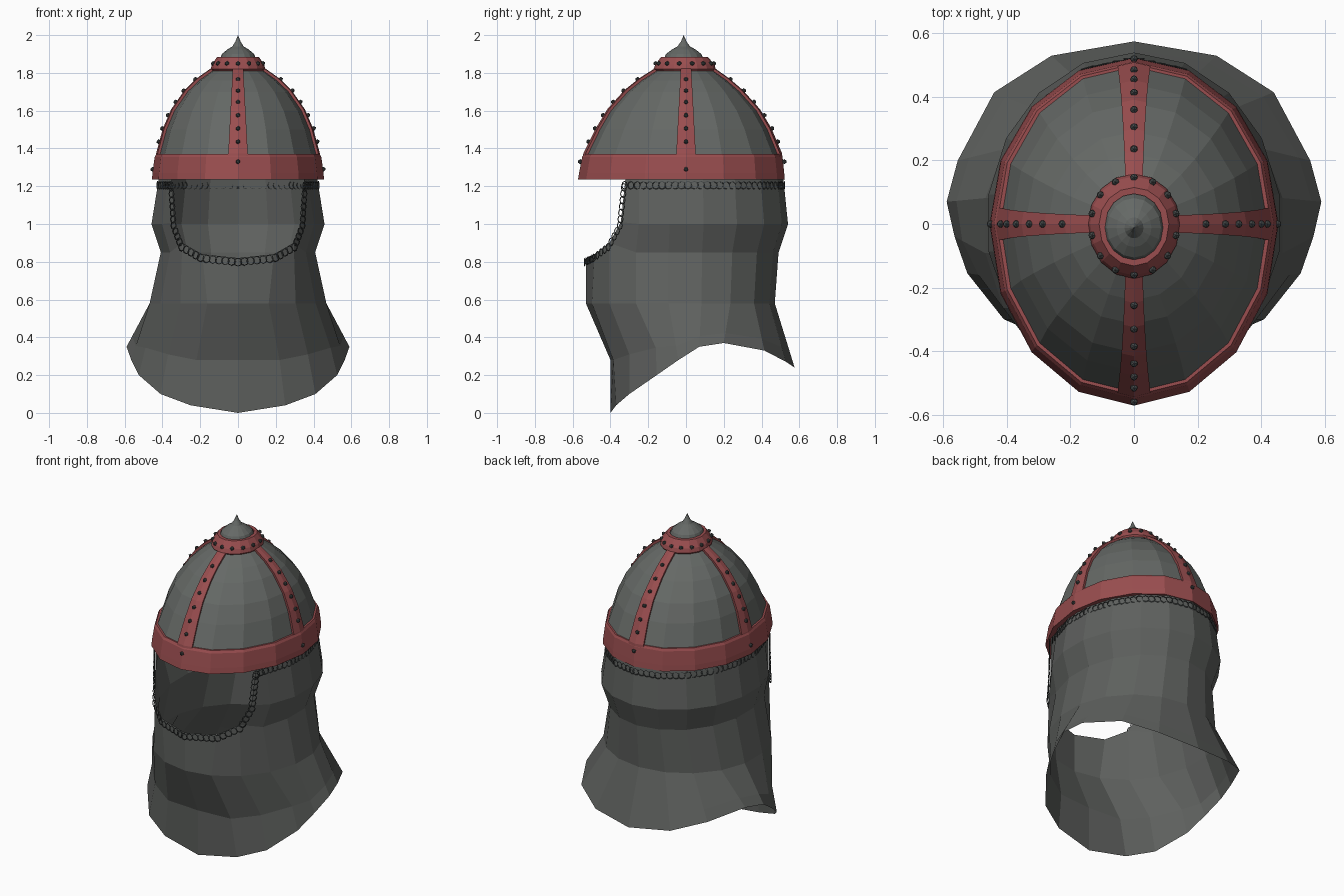
import bpy, bmesh, math
from mathutils import Vector, Matrix

if "Cube" in bpy.data.objects:
    bpy.data.objects.remove(bpy.data.objects["Cube"], do_unlink=True)


def material(name, rgb):
    m = bpy.data.materials.new(name)
    m.use_nodes = True
    m.diffuse_color = (*rgb, 1)
    m.node_tree.nodes["Principled BSDF"].inputs["Base Color"].default_value = (*rgb, 1)
    return m


STEEL = material("grey steel", (0.13, 0.14, 0.132))
MAIL = material("grey mail", (0.112, 0.118, 0.112))
RED = material("red bands", (0.32, 0.075, 0.078))
DARK = material("dark rivets", (0.06, 0.068, 0.068))


def finish(name, bm, mat):
    mesh = bpy.data.meshes.new(name)
    bm.to_mesh(mesh)
    bm.free()
    mesh.materials.append(mat)
    obj = bpy.data.objects.new(name, mesh)
    bpy.context.collection.objects.link(obj)
    return obj


def oval(a, rx, front, back, z):
    """Point on an egg-shaped ring; angle 0 is the front, +x is a quarter turn."""
    c = math.cos(a)
    return Vector((rx * math.sin(a), -c * (front if c > 0 else back), z))


def ring(n, section):
    return [oval(math.tau * i / n, *section) for i in range(n)]


def loft(name, rows, mat, around=True, closed=False):
    """Skin rows of points; None marks a hole."""
    bm = bmesh.new()
    grid = [[bm.verts.new(p) if p is not None else None for p in row] for row in rows]
    n = len(rows[0])
    for r in range(len(rows) if closed else len(rows) - 1):
        low, high = grid[r], grid[(r + 1) % len(rows)]
        for i in range(n if around else n - 1):
            j = (i + 1) % n
            quad = (low[i], low[j], high[j], high[i])
            if None not in quad:
                bm.faces.new(quad)
    bmesh.ops.remove_doubles(bm, verts=[v for v in bm.verts], dist=0.0005)
    bmesh.ops.recalc_face_normals(bm, faces=bm.faces[:])
    return finish(name, bm, mat)


# Dome: sections are side radius, front reach, back reach, height
DOME = [(0.435, 0.55, 0.505, 1.25), (0.42, 0.53, 0.495, 1.37),
        (0.385, 0.465, 0.44, 1.5), (0.342, 0.405, 0.38, 1.6),
        (0.272, 0.315, 0.29, 1.7), (0.21, 0.24, 0.22, 1.76),
        (0.125, 0.145, 0.135, 1.82)]
SIDES = 16
loft("dome", [ring(SIDES, s) for s in DOME], STEEL)


def dome_section(z):
    for a, b in zip(DOME, DOME[1:]):
        if z <= b[3]:
            t = (z - a[3]) / (b[3] - a[3])
            return [p + (q - p) * t for p, q in zip(a, b)]
    return DOME[-1]


# Brow band and crown ring, each a closed profile swept round
brow = [(0.455, 0.572, 0.523, 1.235), (0.453, 0.566, 0.52, 1.27),
        (0.441, 0.55, 0.511, 1.355), (0.432, 0.54, 0.504, 1.37),
        (0.405, 0.515, 0.48, 1.37), (0.425, 0.54, 0.493, 1.235)]
loft("brow_band", [ring(SIDES, s) for s in brow], RED, closed=True)
crown = [(0.13, 0.15, 0.14, 1.8), (0.145, 0.172, 0.158, 1.82),
         (0.138, 0.162, 0.15, 1.845), (0.11, 0.132, 0.115, 1.885),
         (0.09, 0.105, 0.095, 1.885), (0.1, 0.11, 0.1, 1.8)]
loft("crown_ring", [ring(SIDES, s) for s in crown], RED, closed=True)

# Cap and spike
profile = [(0.1, 1.865), (0.085, 1.9), (0.055, 1.925), (0.03, 1.94), (0.014, 1.965), (0, 2)]
cap = loft("cap_spike", [ring(SIDES, (r, r * 1.1, r * 1.1, z)) for r, z in profile], STEEL)
cap.location.y = -0.012

# Four tapering straps that bend over the dome's ridges
for k, side in enumerate(("front", "left", "back", "right")):
    rows = []
    for z in (1.33, 1.37, 1.5, 1.6, 1.7, 1.76, 1.82):
        pts = ring(SIDES, dome_section(z))
        mid = pts[k * 4]
        half = 0.052 - 0.026 * (z - 1.33) / 0.49
        edge = [mid + (pts[(k * 4 + d) % SIDES] - mid).normalized() * half for d in (-1, 1)]
        rows.append([edge[0], mid, edge[1]])
    strap = loft(side + "_strap", rows, RED, around=False)
    solid = strap.modifiers.new("thickness", "SOLIDIFY")
    solid.thickness = 0.028
    solid.offset = 0

# Rivets along straps, brow and crown
bm = bmesh.new()


def rivet(p):
    bmesh.ops.create_icosphere(bm, subdivisions=1, radius=0.013, matrix=Matrix.Translation(p))


for k in range(4):
    a = k * math.pi / 2
    for z in (1.43, 1.5, 1.57, 1.64, 1.7, 1.76):
        rx, front, back, _ = dome_section(z)
        rivet(oval(a, rx + 0.016, front + 0.016, back + 0.016, z + 0.006))
    rivet(oval(a, 0.452, 0.56, 0.52, 1.29 if k % 2 else 1.33))
for i in range(14):
    rivet(oval(math.tau * i / 14, 0.135, 0.16, 0.147, 1.85))
finish("rivets", bm, DARK)

# Mail curtain: left half in columns from front to back, then mirrored
COLS = 10


def half_row(section):
    return [oval(math.pi * i / (COLS - 1), *section) for i in range(COLS)]


top = half_row((0.425, 0.5, 0.515, 1.245))
cheek = half_row((0.465, 0.5, 0.54, 1.0))
neck = half_row((0.415, 0.53, 0.49, 0.85))
chest = half_row((0.475, 0.53, 0.47, 0.58))
hem = [Vector(p) for p in (
    (0, -0.4, 0), (0.25, -0.37, 0.04), (0.41, -0.3, 0.1), (0.525, -0.155, 0.2),
    (0.565, -0.04, 0.28), (0.59, 0.07, 0.35), (0.555, 0.2, 0.37),
    (0.44, 0.415, 0.33), (0.26, 0.53, 0.27), (0, 0.575, 0.24))]
fold = [c.lerp(h, 0.75) for c, h in zip(chest, hem)]
fold[:4] = [Vector(p) for p in ((0, -0.4, 0.28), (0.22, -0.385, 0.28),
                                (0.37, -0.3, 0.31), (0.49, -0.16, 0.345))]

# Face opening edge, from chin to brow
opening = [Vector(p) for p in ((0, -0.53, 0.82), (0.19, -0.485, 0.84), (0.295, -0.405, 0.9),
                               (0.335, -0.345, 1.01), (0.35, -0.32, 1.245))]
neck[:3] = opening[:3]
cheek[:3] = [None, None, opening[3]]
top[:3] = [None, None, opening[4]]
mail = loft("mail_curtain", [hem, fold, chest, neck, cheek, top], MAIL, around=False)
mirror = mail.modifiers.new("mirror", "MIRROR")
mirror.merge_threshold = 0.002

# Small linked rings hanging along the brow and round the face opening
bm = bmesh.new()


def link(center, big=0.02, small=0.003, n=8):
    out = Vector((center.x, center.y, 0)).normalized()
    side, up = Vector((-out.y, out.x, 0)), Vector((0, 0, 1))
    loops = []
    for i in range(n):
        d = side * math.cos(math.tau * i / n) + up * math.sin(math.tau * i / n)
        loops.append([bm.verts.new(center + d * (big + small * math.cos(b)) + out * small * math.sin(b))
                      for b in (0, math.tau / 3, math.tau * 2 / 3)])
    for i in range(n):
        p, q = loops[i], loops[(i + 1) % n]
        for j in range(3):
            bm.faces.new((p[j], p[(j + 1) % 3], q[(j + 1) % 3], q[j]))


def link_row(path, drop, step=0.034):
    carry = 0.0
    for a, b in zip(path, path[1:]):
        length = (b - a).length
        while carry < length:
            p = a.lerp(b, carry / length)
            out = Vector((p.x, p.y, 0)).normalized()
            for sx in (1, -1):
                q = p + out * 0.008 - Vector((0, 0, drop))
                link(Vector((q.x * sx, q.y, q.z)))
            carry += step
        carry -= length


link_row(top[2:], 0.04)
link_row(opening, 0.022)
bmesh.ops.recalc_face_normals(bm, faces=bm.faces[:])
finish("mail_edge_links", bm, DARK)
